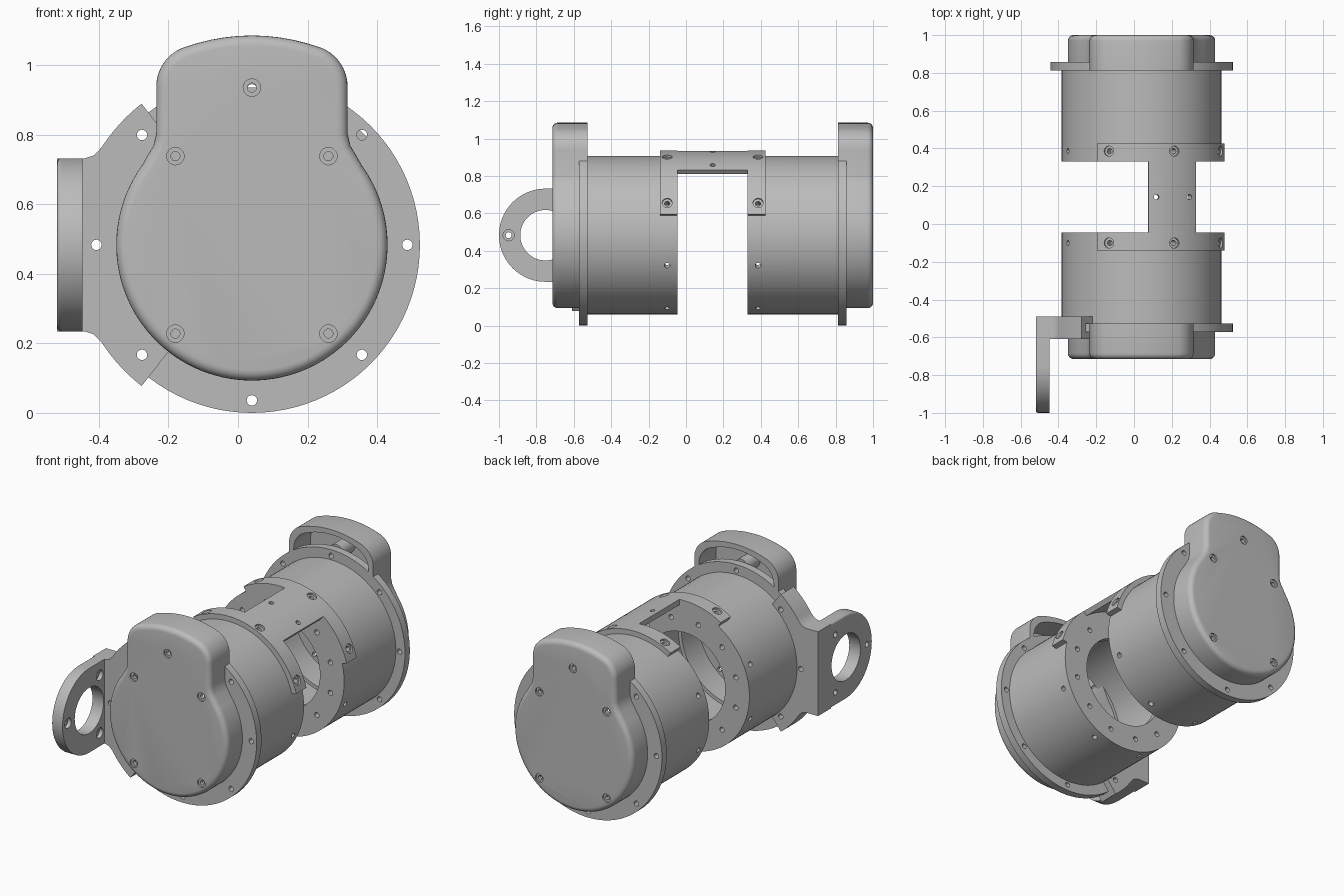
import bpy, bmesh
from math import sin, cos, radians, pi, sqrt
from mathutils import Vector

if "Cube" in bpy.data.objects:
    bpy.data.objects.remove(bpy.data.objects["Cube"], do_unlink=True)

CX, CZ, MID = 0.04, 0.483, 0.1425      # tube axis and mirror plane along y

grey = bpy.data.materials.new("machined_grey")
grey.use_nodes = True
grey.diffuse_color = (0.5, 0.5, 0.5, 1)
grey.node_tree.nodes["Principled BSDF"].inputs["Base Color"].default_value = (0.5, 0.5, 0.5, 1)


def finish(bm, name):
    bmesh.ops.recalc_face_normals(bm, faces=bm.faces[:])
    me = bpy.data.meshes.new(name)
    bm.to_mesh(me)
    bm.free()
    me.materials.append(grey)
    ob = bpy.data.objects.new(name, me)
    bpy.context.collection.objects.link(ob)
    return ob


def activate(ob):
    bpy.ops.object.select_all(action='DESELECT')
    ob.select_set(True)
    bpy.context.view_layer.objects.active = ob


def smooth(ob):
    activate(ob)
    bpy.ops.object.shade_smooth_by_angle(angle=radians(32))


def boolean(ob, other, op='DIFFERENCE'):
    mod = ob.modifiers.new("cut", 'BOOLEAN')
    mod.operation, mod.solver, mod.object = op, 'EXACT', other
    activate(ob)
    bpy.ops.object.modifier_apply(modifier=mod.name)
    bpy.data.objects.remove(other, do_unlink=True)


def prism(name, pts, lift, depth, rounding=0.0):
    """Extrude an outline; lift maps (a, b) to 3D, rounding softens the far rim."""
    bm = bmesh.new()
    face = bm.faces.new([bm.verts.new(lift(*p)) for p in pts])
    res = bmesh.ops.extrude_face_region(bm, geom=[face], use_keep_orig=True)
    new = [g for g in res["geom"] if isinstance(g, bmesh.types.BMVert)]
    bmesh.ops.translate(bm, verts=new, vec=depth)
    if rounding:
        moved = set(new)
        rim = [e for e in bm.edges if e.verts[0] in moved and e.verts[1] in moved]
        bmesh.ops.bevel(bm, geom=rim, offset=rounding, segments=5, profile=0.5, affect='EDGES')
    return finish(bm, name)


def drill(ob, holes, r):
    """Cut round holes given as (start, end) pairs."""
    bm = bmesh.new()
    for a, b in holes:
        a, b = Vector(a), Vector(b)
        mat = (b - a).to_track_quat('Z', 'Y').to_matrix().to_4x4()
        mat.translation = (a + b) / 2
        bmesh.ops.create_cone(bm, cap_ends=True, segments=20, radius1=r, radius2=r,
                              depth=(b - a).length, matrix=mat)
    boolean(ob, finish(bm, "cutter"))


def polar(r, deg, cx=CX, cz=CZ):
    return (cx + r * cos(radians(deg)), cz + r * sin(radians(deg)))


def arc(r, a0, a1, n, cx=CX, cz=CZ):
    return [polar(r, a0 + (a1 - a0) * i / n, cx, cz) for i in range(n + 1)]


def radial(y, deg, r0, r1):
    (x0, z0), (x1, z1) = polar(r0, deg), polar(r1, deg)
    return ((x0, y, z0), (x1, y, z1))


def axial(x, z, y0, y1):
    return ((x, y0, z), (x, y1, z))


def sector(name, r0, r1, a0, a1, y0, y1):
    pts = arc(r1, a0, a1, 40) + arc(r0, a1, a0, 40)
    return prism(name, pts, lambda x, z: (x, y0, z), (0, y1 - y0, 0))


def lathe(name, profile):
    """Turn a closed (radius, y) profile around the tube axis."""
    bm = bmesh.new()
    vs = [bm.verts.new((CX + r, y, CZ)) for r, y in profile]
    es = [bm.edges.new((v, vs[(i + 1) % len(vs)])) for i, v in enumerate(vs)]
    bmesh.ops.spin(bm, geom=vs + es, cent=(CX, 0, CZ), axis=(0, 1, 0),
                   angle=2 * pi, steps=96, use_merge=True)
    bmesh.ops.remove_doubles(bm, verts=bm.verts[:], dist=1e-5)
    return finish(bm, name)


def cap_outline(d):
    """Round cover with a raised hood, shrunk by d."""
    w = 0.275 - d
    right = arc(0.39 - d, -90, 36, 40, 0, 0)
    right += [(w + 0.022, 0.262), (w + 0.008, 0.285), (w, 0.32)]
    right += arc(0.12, 0, 68, 10, w - 0.12, 0.455 - d)
    x1, z1 = right[-1]
    top = 0.602 - d
    right += [(x1 * k, top - (top - z1) * k * k) for k in (0.8, 0.6, 0.4, 0.2, 0)]
    left = [(-x, z) for x, z in right[-2:0:-1]]
    return [(CX + x, CZ + z) for x, z in right + left]


SCREWS = [(CX + 0.22 * i, CZ + 0.255 * j) for i in (-1, 1) for j in (-1, 1)] + [(CX, 0.935)]

for side, s in (("front", -1), ("back", 1)):
    def Y(d):
        return MID + s * d

    # Tube with an inner end ring and an outer bolt flange
    tube = lathe(side + "_tube", [(0.265, Y(0.1875)), (0.423, Y(0.1875)), (0.423, Y(0.67)),
                                  (0.483, Y(0.67)), (0.483, Y(0.715)), (0.38, Y(0.715)),
                                  (0.38, Y(0.23)), (0.265, Y(0.23))])
    drill(tube, [radial(Y(0.243), 22.5 + 45 * k, 0.35, 0.46) for k in range(8)], 0.015)
    drill(tube, [axial(*polar(0.447, 45 * k), Y(0.64), Y(0.75)) for k in range(8)], 0.015)
    drill(tube, [axial(*polar(0.345, 15 + 30 * k), Y(0.15), Y(0.26)) for k in range(12)], 0.015)
    smooth(tube)

    # Hollow end cover, open toward the tube
    cap = prism(side + "_cover", cap_outline(0), lambda x, z: (x, Y(0.67), z),
                (0, s * 0.1875, 0), 0.03)
    boolean(cap, prism("cutter", cap_outline(0.03), lambda x, z: (x, Y(0.6), z),
                       (0, s * 0.2275, 0)))
    boss = prism("boss", arc(0.045, 0, 345, 23, *SCREWS[-1]),
                 lambda x, z: (x, Y(0.716), z), (0, s * 0.125, 0))
    boolean(cap, boss, 'UNION')
    drill(cap, [axial(x, z, Y(0.848), Y(0.9)) for x, z in SCREWS], 0.025)
    drill(cap, [axial(x, z, Y(0.6), Y(0.9)) for x, z in SCREWS], 0.013)
    smooth(cap)

# Curved strap joining the tubes, narrowed across the gap
strap = sector("joining_strap", 0.4225, 0.453, 14.3, 121.3, -0.14, 0.425)
for a0, a1 in ((5, 50.6), (85.5, 130)):
    boolean(strap, sector("cutter", 0.39, 0.5, a0, a1, MID - 0.1875, MID + 0.1875))
strap_holes = [(y, a) for y in (MID - 0.243, MID + 0.243) for a in (22.5, 67.5, 112.5)]
drill(strap, [radial(y, a, 0.441, 0.5) for y, a in strap_holes], 0.027)
drill(strap, [radial(y, a, 0.39, 0.5) for y, a in strap_holes + [(MID, 56), (MID, 80)]], 0.014)
smooth(strap)

# Side bracket: clamp around the flange plus an eye plate reaching forward
Z0, Z1 = CZ - 0.249, CZ + 0.249
outline = (arc(0.515, 128, 147, 10) + [(-0.415, Z1 + 0.008), (-0.44, Z1), (-0.52, Z1),
           (-0.52, Z0), (-0.44, Z0), (-0.415, Z0 - 0.008)]
           + arc(0.515, 213, 232, 10) + arc(0.388, 232, 128, 40))
bracket = prism("side_bracket", outline, lambda x, z: (x, -0.61, z), (0, 0.12, 0))
eye = [(-0.55, Z1)] + arc(0.249, 90, 270, 40, -0.751, CZ) + [(-0.55, Z0)]
boolean(bracket, prism("eye_plate", eye, lambda y, z: (-0.447, y, z), (-0.073, 0, 0), 0.012), 'UNION')
drill(bracket, [axial(*polar(0.447, a), -0.7, -0.4) for a in (135, 180, 225)], 0.015)
eye_hole = prism("cutter", arc(0.135, 0, 354, 59, -0.751, CZ),
                 lambda y, z: (-0.6, y, z), (0.2, 0, 0))
boolean(bracket, eye_hole)
bolts = [polar(0.197, a, -0.751, CZ) for a in (60, 180, 300)]
drill(bracket, [((-0.6, y, z), (-0.43, y, z)) for y, z in bolts], 0.016)
drill(bracket, [((-0.47, y, z), (-0.43, y, z)) for y, z in bolts], 0.03)
smooth(bracket)
